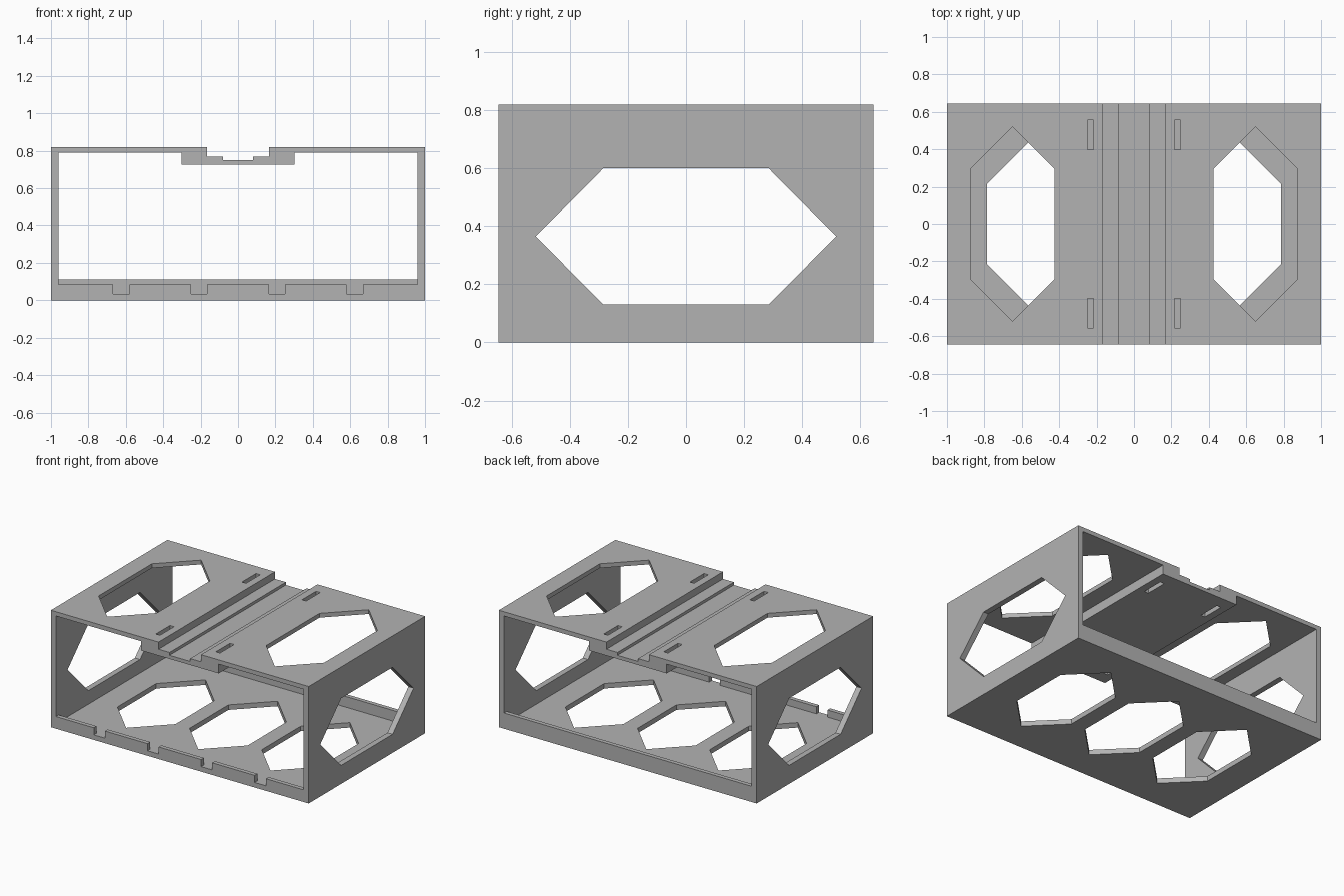
import bpy
import bmesh
from mathutils import Vector

if "Cube" in bpy.data.objects:
    bpy.data.objects.remove(bpy.data.objects["Cube"], do_unlink=True)

HALF_X, HALF_Y, HEIGHT = 1.0, 0.645, 0.82
IN_X, FLOOR, CEILING, RAIL = 0.96, 0.035, 0.79, 0.725
LIP_IN = HALF_Y - 0.03
FRONT_LIP, BACK_LIP = 0.085, 0.11

grey = bpy.data.materials.new("plain grey")
grey.use_nodes = True
grey.diffuse_color = (0.45, 0.45, 0.45, 1)
grey.node_tree.nodes["Principled BSDF"].inputs["Base Color"].default_value = grey.diffuse_color


def prism(name, profile, axis, lo, hi):
    """Extrude a 2D profile (remaining axes in xyz order) along one axis."""
    def place(p, t):
        c = list(p)
        c.insert(axis, t)
        return c
    bm = bmesh.new()
    face = bm.faces.new([bm.verts.new(place(p, lo)) for p in profile])
    res = bmesh.ops.extrude_face_region(bm, geom=[face])
    shift = Vector((0, 0, 0))
    shift[axis] = hi - lo
    moved = [g for g in res["geom"] if isinstance(g, bmesh.types.BMVert)]
    bmesh.ops.translate(bm, verts=moved, vec=shift)
    bmesh.ops.recalc_face_normals(bm, faces=bm.faces)
    mesh = bpy.data.meshes.new(name)
    bm.to_mesh(mesh)
    bm.free()
    mesh.materials.append(grey)
    obj = bpy.data.objects.new(name, mesh)
    bpy.context.collection.objects.link(obj)
    return obj


def rect(a0, a1, b0, b1):
    return [(a0, b0), (a1, b0), (a1, b1), (a0, b1)]


def hexagon(ca, cb, half_width, straight, tip):
    """Long hexagon pointing along the second profile axis."""
    w, s = half_width, straight
    return [(ca - w, cb - s), (ca, cb - tip), (ca + w, cb - s),
            (ca + w, cb + s), (ca, cb + tip), (ca - w, cb + s)]


def cut(target, *args):
    cutter = prism("cutter", *args)
    cutter.hide_render = True
    mod = target.modifiers.new("cut", "BOOLEAN")
    mod.operation = "DIFFERENCE"
    mod.solver = "EXACT"
    mod.object = cutter
    bpy.context.view_layer.objects.active = target
    bpy.ops.object.modifier_apply(modifier=mod.name)
    bpy.data.objects.remove(cutter, do_unlink=True)


# Outer shell with the stepped channel along the top
right_half = [(HALF_X, 0), (HALF_X, HEIGHT), (0.165, HEIGHT),
              (0.165, 0.77), (0.08, 0.77), (0.08, 0.75)]
left_half = [(-x, z) for x, z in reversed(right_half)]
frame = prism("open_frame", right_half + left_half, 1, -HALF_Y, HALF_Y)

# Main cavity, leaving a low front lip and a taller back lip
cavity = [(-1, FRONT_LIP), (-LIP_IN, FRONT_LIP), (-LIP_IN, FLOOR),
          (LIP_IN, FLOOR), (LIP_IN, BACK_LIP), (1, BACK_LIP), (1, RAIL), (-1, RAIL)]
cut(frame, cavity, 0, -IN_X, IN_X)

# Raised ceiling on both sides of the central rail
for s in (-1, 1):
    cut(frame, rect(min(s * 0.302, s * IN_X), max(s * 0.302, s * IN_X), 0.6, CEILING), 1, -1, 1)

# Notches in the front lip
for i in range(4):
    x = (i - 1.5) * 0.416
    cut(frame, rect(x - 0.043, x + 0.043, FLOOR, 0.3), 1, -1, -LIP_IN + 0.05)

# Hexagonal windows: floor, top and side walls
for x in (-0.56, 0, 0.56):
    cut(frame, hexagon(x, 0, 0.225, 0.215, 0.44), 2, -0.2, 0.2)
for s in (-1, 1):
    cut(frame, hexagon(s * 0.65, 0, 0.225, 0.295, 0.52), 2, 0.6, 1)
    side = [(y, z) for z, y in hexagon(0.365, 0, 0.235, 0.285, 0.517)]
    cut(frame, side, 0, min(s * 0.8, s * 1.2), max(s * 0.8, s * 1.2))

# Strap slots beside the channel
for x in (-0.233, 0.233):
    for y in (-0.477, 0.477):
        cut(frame, rect(x - 0.016, x + 0.016, y - 0.078, y + 0.078), 2, 0.6, 1)
